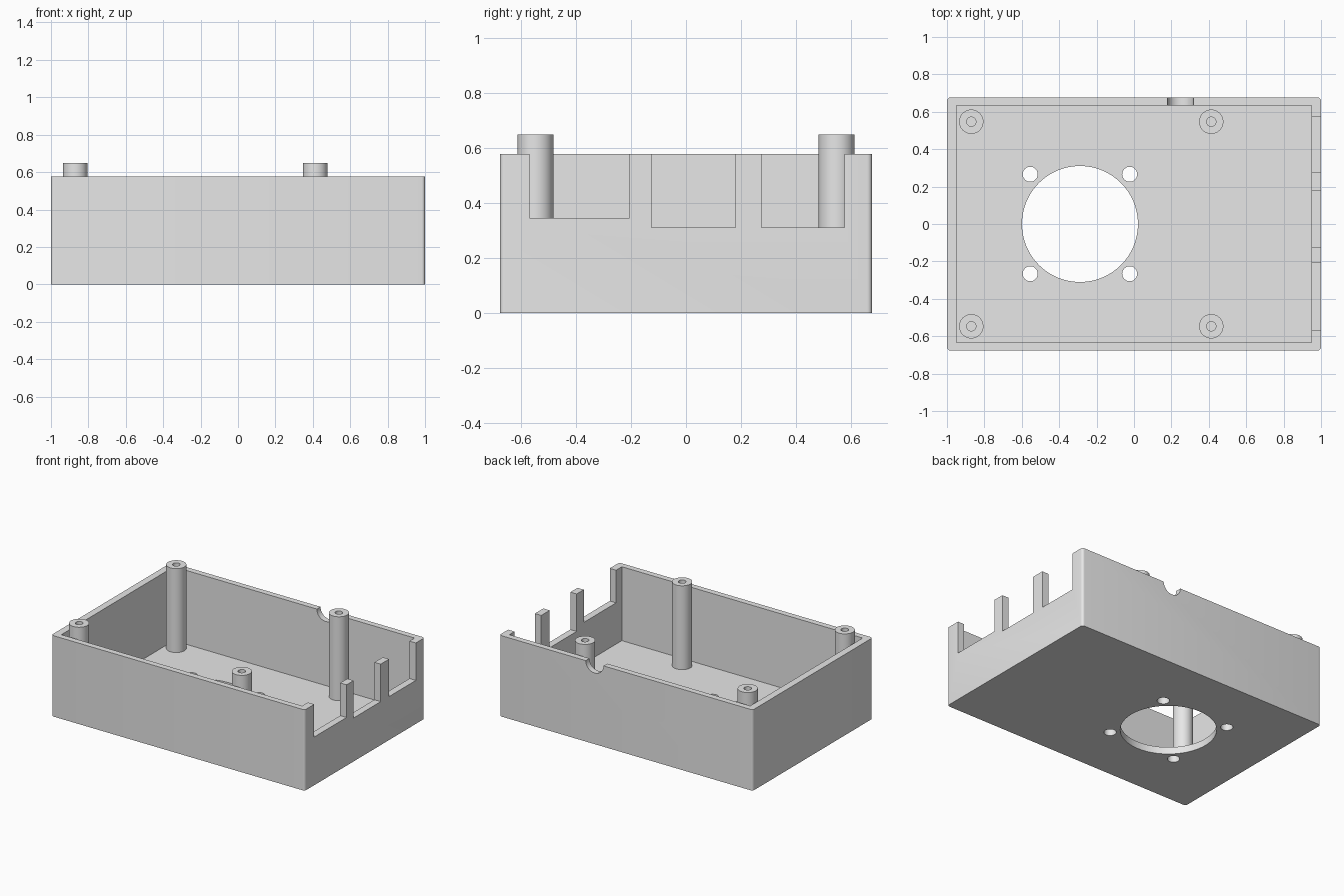
import bpy, bmesh, math
from mathutils import Matrix, Vector

if "Cube" in bpy.data.objects:
    bpy.data.objects.remove(bpy.data.objects["Cube"], do_unlink=True)

HALF_X, HALF_Y, WALL_TOP = 1.0, 0.676, 0.577
IN_X, IN_Y, FLOOR = 0.95, 0.634, 0.05
POST_TOP = 0.648

grey = bpy.data.materials.new("light_grey")
grey.use_nodes = True
grey.diffuse_color = (0.8, 0.8, 0.8, 1)
grey.node_tree.nodes["Principled BSDF"].inputs["Base Color"].default_value = (0.8, 0.8, 0.8, 1)


def finish(bm, name):
    mesh = bpy.data.meshes.new(name)
    bm.to_mesh(mesh)
    bm.free()
    mesh.materials.append(grey)
    obj = bpy.data.objects.new(name, mesh)
    bpy.context.collection.objects.link(obj)
    return obj


def box(name, lo, hi, corner=0):
    """Box between two corners, with optionally rounded upright edges."""
    lo, hi = Vector(lo), Vector(hi)
    bm = bmesh.new()
    bmesh.ops.create_cube(bm, size=1)
    bmesh.ops.scale(bm, vec=hi - lo, verts=bm.verts)
    bmesh.ops.translate(bm, vec=(lo + hi) / 2, verts=bm.verts)
    if corner:
        upright = [e for e in bm.edges
                   if abs(e.verts[0].co.z - e.verts[1].co.z) > 0.1]
        bmesh.ops.bevel(bm, geom=upright, offset=corner, segments=5,
                        profile=0.5, affect='EDGES')
    return finish(bm, name)


def cylinder(name, centre, radius, depth, sides=48, axis='Z'):
    bm = bmesh.new()
    turn = Matrix.Rotation(math.pi / 2, 4, 'X') if axis == 'Y' else Matrix()
    bmesh.ops.create_cone(bm, cap_ends=True, segments=sides, radius1=radius,
                          radius2=radius, depth=depth,
                          matrix=Matrix.Translation(centre) @ turn)
    return finish(bm, name)


def activate(obj):
    bpy.ops.object.select_all(action='DESELECT')
    obj.select_set(True)
    bpy.context.view_layer.objects.active = obj


def cut(target, cutter):
    """Subtract the cutter, then discard it."""
    mod = target.modifiers.new("cut", 'BOOLEAN')
    mod.operation, mod.solver, mod.object = 'DIFFERENCE', 'EXACT', cutter
    activate(target)
    bpy.ops.object.modifier_apply(modifier=mod.name)
    bpy.data.objects.remove(cutter, do_unlink=True)


def smooth(obj):
    activate(obj)
    bpy.ops.object.shade_smooth_by_angle(angle=math.radians(30))


# Open tray with a square-cornered cavity
case = box("case", (-HALF_X, -HALF_Y, 0), (HALF_X, HALF_Y, WALL_TOP), corner=0.018)
cut(case, box("cavity", (-IN_X, -IN_Y, FLOOR), (IN_X, IN_Y, 1)))

# Connector slots in the left wall: start, end, sill height
for start, end, sill in ((-0.569, -0.205, 0.344),
                         (-0.125, 0.18, 0.31),
                         (0.275, 0.576, 0.31)):
    cut(case, box("slot", (0.9, start, sill), (1.1, end, 1)))

# Round cable notch in the back wall
cut(case, cylinder("notch", (0.248, HALF_Y, WALL_TOP), 0.07, 0.2, axis='Y'))

# Fan opening with four screw holes in the floor
FAN_X, SCREW = -0.289, 0.266
cut(case, cylinder("fan_opening", (FAN_X, 0, 0), 0.31, 0.3, sides=96))
for sx in (-1, 1):
    for sy in (-1, 1):
        cut(case, cylinder("screw_hole", (FAN_X + sx * SCREW, sy * SCREW, 0),
                           0.04, 0.3, sides=32))
smooth(case)

# Hollow screw posts
for side, x in (("right", -0.87), ("left", 0.413)):
    for end, y in (("front", -0.547), ("back", 0.547)):
        post = cylinder(f"{end}_{side}_post", (x, y, (FLOOR + POST_TOP) / 2),
                        0.065, POST_TOP - FLOOR)
        cut(post, cylinder("bore", (x, y, 0.5), 0.025, 0.8, sides=32))
        smooth(post)
